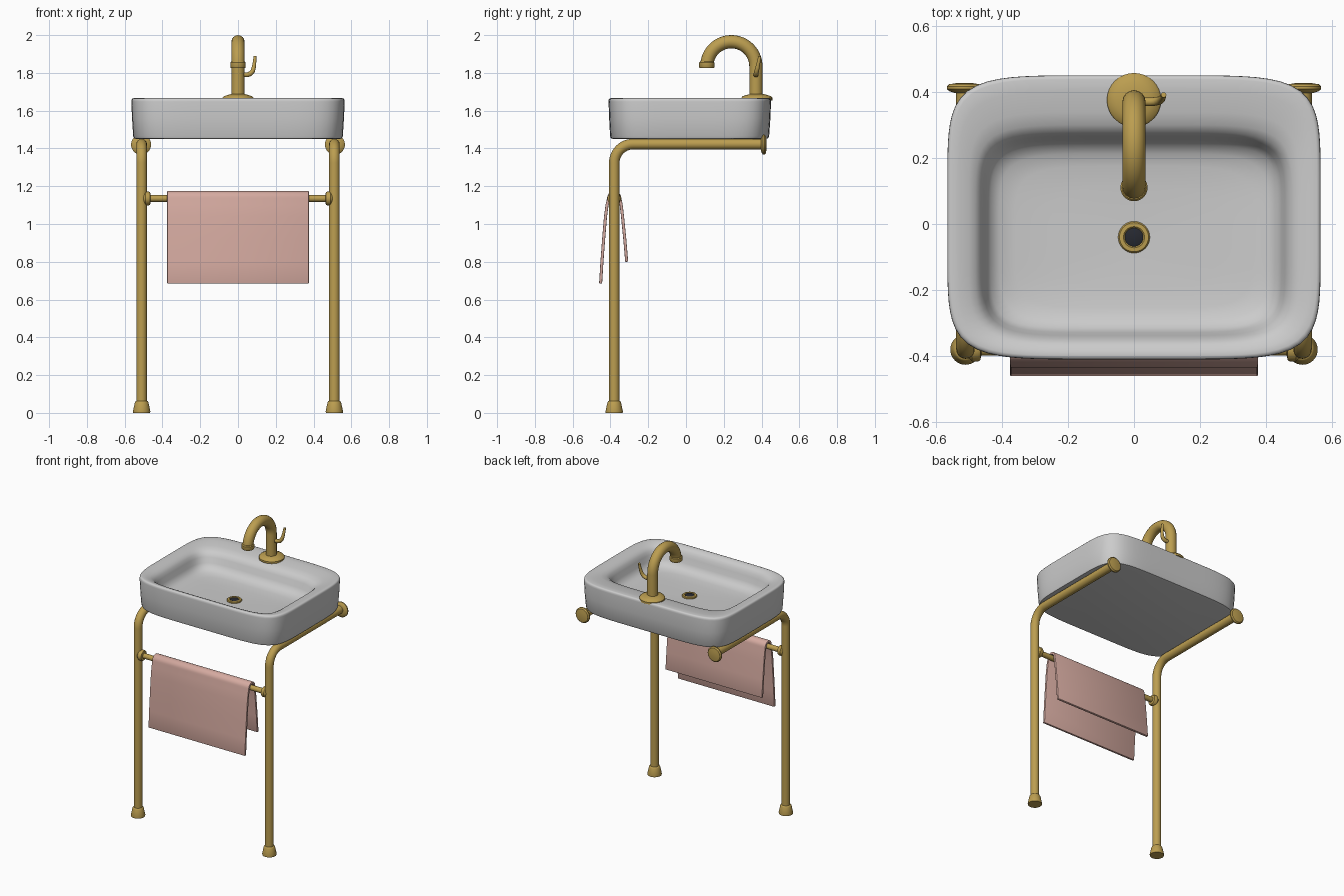
import bpy, bmesh
from math import sin, cos, pi
from mathutils import Matrix, Vector

if "Cube" in bpy.data.objects:
    bpy.data.objects.remove(bpy.data.objects["Cube"])


def material(name, rgb):
    m = bpy.data.materials.new(name)
    m.diffuse_color = (*rgb, 1)
    m.use_nodes = True
    m.node_tree.nodes["Principled BSDF"].inputs["Base Color"].default_value = m.diffuse_color
    return m


BRASS = material("brass", (0.50, 0.34, 0.08))
CLOTH = material("pink cloth", (0.66, 0.40, 0.35))
DARK = material("dark", (0.02, 0.022, 0.03))


def smooth(ob, mat=None, angle=35):
    if mat:
        ob.data.materials.append(mat)
    bpy.ops.object.select_all(action='DESELECT')
    ob.select_set(True)
    bpy.context.view_layer.objects.active = ob
    bpy.ops.object.shade_smooth_by_angle(angle=angle * pi / 180)
    return ob


def loft(name, rings, mat=None, angle=35):
    """Skin a stack of closed point rings and cap both ends."""
    bm = bmesh.new()
    loops = [[bm.verts.new(p) for p in r] for r in rings]
    n = len(loops[0])
    for a, b in zip(loops, loops[1:]):
        for i in range(n):
            j = (i + 1) % n
            bm.faces.new((a[i], a[j], b[j], b[i]))
    bm.faces.new(loops[0][::-1])
    bm.faces.new(loops[-1])
    bmesh.ops.recalc_face_normals(bm, faces=bm.faces)
    me = bpy.data.meshes.new(name)
    bm.to_mesh(me)
    bm.free()
    ob = bpy.data.objects.new(name, me)
    bpy.context.collection.objects.link(ob)
    return smooth(ob, mat, angle)


def lathe(name, profile, origin, axis=(0, 0, 1), mat=BRASS, n=32):
    """Turn (radius, height) pairs around an axis through origin."""
    rot = Vector((0, 0, 1)).rotation_difference(Vector(axis)).to_matrix().to_4x4()
    m = Matrix.Translation(origin) @ rot
    rings = [[m @ Vector((r * cos(2 * pi * i / n), r * sin(2 * pi * i / n), h))
              for i in range(n)] for r, h in profile]
    return loft(name, rings, mat)


def tube(name, points, radius, taper=None):
    cu = bpy.data.curves.new(name, 'CURVE')
    cu.dimensions = '3D'
    cu.bevel_depth = radius
    cu.bevel_resolution = 6
    cu.use_fill_caps = True
    sp = cu.splines.new('POLY')
    sp.points.add(len(points) - 1)
    for i, p in enumerate(points):
        sp.points[i].co = (*p, 1)
        sp.points[i].radius = taper[i] if taper else 1
    ob = bpy.data.objects.new(name, cu)
    bpy.context.collection.objects.link(ob)
    bpy.ops.object.select_all(action='DESELECT')
    ob.select_set(True)
    bpy.context.view_layer.objects.active = ob
    bpy.ops.object.convert(target='MESH')
    return smooth(bpy.context.view_layer.objects.active, BRASS)


def squircle(hx, hy, cy, z, e=6.0, n=128):
    pts = []
    for i in range(n):
        c, s = cos(2 * pi * i / n), sin(2 * pi * i / n)
        r = (abs(c) ** e + abs(s) ** e) ** (-1 / e)
        pts.append((hx * r * c, cy + hy * r * s, z))
    return pts


# Basin: underside, outer wall, rim, bowl wall, floor
basin = [(.535, .402, .018, 1.45, 6), (.550, .416, .018, 1.453, 6),
         (.555, .421, .019, 1.465, 6), (.561, .427, .02, 1.56, 6),
         (.565, .430, .02, 1.648, 6), (.564, .429, .02, 1.658, 6),
         (.560, .425, .02, 1.664, 6), (.553, .418, .02, 1.666, 6),
         (.530, .392, .008, 1.663, 6), (.500, .352, -.014, 1.656, 6),
         (.480, .328, -.028, 1.646, 6), (.467, .313, -.034, 1.632, 6),
         (.457, .302, -.036, 1.610, 6), (.447, .291, -.037, 1.575, 6),
         (.434, .277, -.038, 1.550, 6), (.408, .252, -.039, 1.533, 5.5),
         (.36, .215, -.04, 1.525, 5), (.25, .15, -.04, 1.521, 4),
         (.12, .09, -.04, 1.519, 3), (.03, .03, -.04, 1.518, 2)]
loft("basin", [squircle(*b) for b in basin], angle=50)

# Drain
lathe("drain_ring", [(.048, 1.515), (.048, 1.523), (.044, 1.528), (.032, 1.529),
                     (.027, 1.524)], (0, -.04, 0))
lathe("drain_plug", [(.028, 1.518), (.028, 1.527), (.024, 1.529)], (0, -.04, 0), mat=DARK)

# Tap: base plate, gooseneck, nozzle and lever
lathe("tap_base", [(.082, 1.655), (.082, 1.668), (.076, 1.676), (.055, 1.683),
                   (.036, 1.688)], (0, .375, 0))
arc = [(0, .24 + .13 * cos(pi * i / 28), 1.835 + .13 * sin(pi * i / 28)) for i in range(29)]
tube("tap_spout", [(0, .37, 1.67)] + arc, .035)
lathe("tap_nozzle", [(.028, .012), (.030, 0), (.038, 0), (.041, .005), (.041, .028),
                     (.036, .034)], (0, .11, 1.826))
tube("tap_lever", [(.02, .37, 1.79), (.05, .37, 1.79), (.066, .371, 1.796), (.078, .374, 1.81),
                   (.084, .379, 1.83), (.088, .385, 1.86), (.09, .391, 1.888)],
     .013, [1, 1, 1, .95, .85, .7, .6])

# Frame: bent legs, feet, wall flanges, towel bar sockets
for s, side in ((-1, "left"), (1, "right")):
    x = s * .51
    bend = [(x, -.28 - .1 * cos(pi * i / 24), 1.323 + .1 * sin(pi * i / 24)) for i in range(13)]
    tube(side + "_leg", [(x, -.38, .02)] + bend + [(x, .41, 1.423)], .028)
    lathe(side + "_foot", [(.045, 0), (.046, .008), (.036, .055), (.032, .062),
                           (.028, .064)], (x, -.38, 0))
    lathe(side + "_wall_flange", [(.028, 0), (.046, .006), (.053, .012), (.053, .020),
                                  (.046, .027), (.02, .031)], (s * .513, .396, 1.42), (0, 1, 0))
    lathe(side + "_bar_socket", [(.018, 0), (.032, .003), (.036, .01), (.036, .028),
                                 (.028, .036), (.022, .05)], (s * .462, -.38, 1.135), (s, 0, 0))
tube("towel_bar", [(-.5, -.38, 1.135), (.5, -.38, 1.135)], .018)

# Towel: draped strip with thickness
fold = [(-.38 - .03 * cos(pi * i / 12), 1.135 + .032 * sin(pi * i / 12)) for i in range(13)]
path = ([(-.452, .685), (-.445, .80), (-.436, .92), (-.426, 1.04), (-.418, 1.10)] + fold
        + [(-.343, 1.10), (-.336, 1.04), (-.324, .92), (-.314, .80)])
bm = bmesh.new()
cols = [[bm.verts.new((x, y, z)) for x in (-.375, .375)] for y, z in path]
for a, b in zip(cols, cols[1:]):
    bm.faces.new((a[0], a[1], b[1], b[0]))
me = bpy.data.meshes.new("towel")
bm.to_mesh(me)
bm.free()
towel = bpy.data.objects.new("towel", me)
bpy.context.collection.objects.link(towel)
sol = towel.modifiers.new("thickness", 'SOLIDIFY')
sol.thickness = .016
sol.offset = 0
bev = towel.modifiers.new("soft_edge", 'BEVEL')
bev.width = .003
bev.segments = 2
bev.limit_method = 'ANGLE'
bev.angle_limit = pi / 3
smooth(towel, CLOTH, 40)
